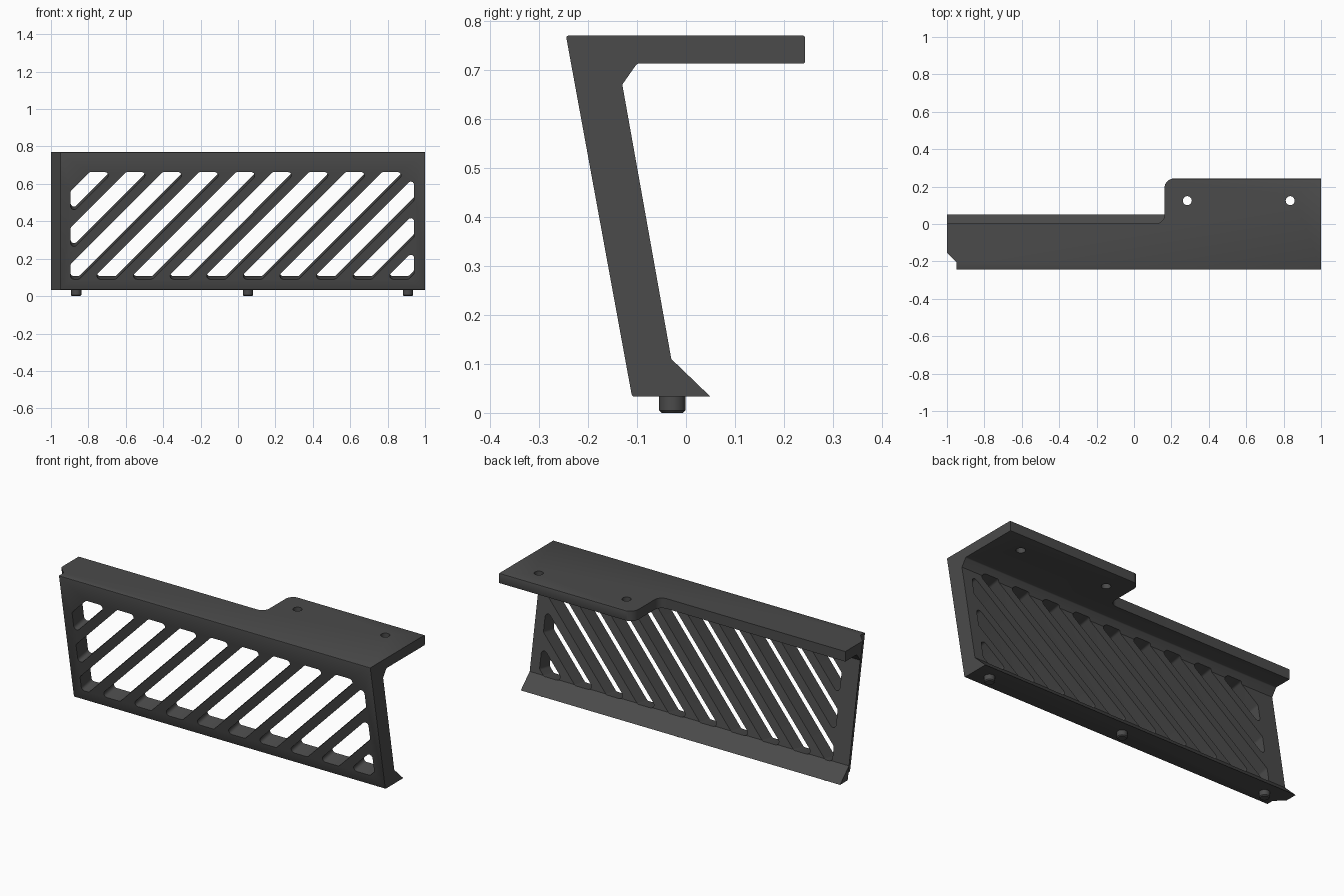
import bpy, bmesh, math
from mathutils import Vector

if "Cube" in bpy.data.objects:
    bpy.data.objects.remove(bpy.data.objects["Cube"])

mat = bpy.data.materials.new("dark grey")
mat.diffuse_color = (0.07, 0.07, 0.07, 1)
mat.use_nodes = True
mat.node_tree.nodes["Principled BSDF"].inputs["Base Color"].default_value = mat.diffuse_color

LEAN = 0.183                                  # backward lean of the front plate
NORMAL = Vector((0, 0.983, 0.18))             # direction through the plate


def front_y(z):
    return -0.245 + LEAN * (0.77 - z)


def prism(bm, ring_a, ring_b):
    """Closed solid between two matching rings."""
    a = [bm.verts.new(p) for p in ring_a]
    b = [bm.verts.new(p) for p in ring_b]
    n = len(a)
    faces = [bm.faces.new(a), bm.faces.new(b[::-1])]
    for i in range(n):
        faces.append(bm.faces.new((a[i], b[i], b[(i + 1) % n], a[(i + 1) % n])))
    bmesh.ops.recalc_face_normals(bm, faces=faces)


def fillet(points, radius, steps=5):
    """Round the corners of a 2D polygon; radius may be a list."""
    out, n = [], len(points)
    for i, p in enumerate(points):
        r = radius[i] if isinstance(radius, list) else radius
        p, a, b = Vector(p), Vector(points[i - 1]), Vector(points[(i + 1) % n])
        if r == 0:
            out.append(p)
            continue
        u, v = a - p, b - p
        t = min(r / math.tan(u.angle(v) / 2), 0.45 * u.length, 0.45 * v.length)
        s, e = p + u.normalized() * t, p + v.normalized() * t
        # conic arc, weighted to be circular
        w = math.sin(u.angle(v) / 2)
        for k in range(steps + 1):
            q = k / steps
            c = ((1 - q) ** 2, 2 * q * (1 - q) * w, q * q)
            out.append((s * c[0] + p * c[1] + e * c[2]) / sum(c))
    return out


def clip(points, inside):
    """Keep the part of a 2D polygon where inside(p) >= 0."""
    out = []
    for i, p in enumerate(points):
        a = points[i - 1]
        da, dp = inside(a), inside(p)
        if da * dp < 0:
            out.append(a + (p - a) * (da / (da - dp)))
        if dp >= 0:
            out.append(p)
    return out


def make_object(name, bm):
    mesh = bpy.data.meshes.new(name)
    bm.to_mesh(mesh)
    bm.free()
    mesh.materials.append(mat)
    ob = bpy.data.objects.new(name, mesh)
    bpy.context.collection.objects.link(ob)
    return ob


def smooth(ob):
    bpy.ops.object.select_all(action='DESELECT')
    ob.select_set(True)
    bpy.context.view_layer.objects.active = ob
    bpy.ops.object.shade_smooth_by_angle(angle=math.radians(30))


# Bracket body: side profile (y, z) swept along x
profile = fillet(
    [(-0.245, 0.77), (front_y(0.033), 0.033), (0.05, 0.033), (-0.03, 0.11),
     (-0.13, 0.67), (-0.10, 0.713), (0.243, 0.713), (0.243, 0.77)],
    [0.004, 0.006, 0, 0, 0, 0.008, 0.004, 0.004], 2)
bm = bmesh.new()
prism(bm, [(-1, p.x, p.y) for p in profile], [(1, p.x, p.y) for p in profile])
body = make_object("bracket", bm)

# All cuts gathered in one helper
bm = bmesh.new()

# Diagonal slots, trimmed to a rectangular field and cut square to the plate
X0, X1, Z0, Z1 = -0.895, 0.942, 0.09, 0.663
for k in range(12):
    c = -1.457 + 0.1957 * k
    w = 0.126
    pts = [Vector(p) for p in ((c - 1, -1), (c + w - 1, -1), (c + w + 2, 2), (c + 2, 2))]
    for rule in (lambda p: p.x - X0, lambda p: X1 - p.x,
                 lambda p: p.y - Z0, lambda p: Z1 - p.y):
        pts = clip(pts, rule)
    ring = [Vector((p.x, front_y(p.y), p.y)) for p in fillet(pts, 0.018)]
    prism(bm, [p - NORMAL * 0.04 for p in ring], [p + NORMAL * 0.16 for p in ring])

# Shelf cutout that leaves the mounting tab on the right
plan = fillet([(-1.1, 0.003), (0.163, 0.003), (0.163, 0.243), (0.1, 0.4), (-1.1, 0.4)],
              [0, 0.045, 0, 0, 0], 8)
# convex outer corner of the tab
arc = [Vector((0.213 - 0.05 * math.cos(a), 0.193 + 0.05 * math.sin(a)))
       for a in (math.pi / 2 * i / 8 for i in range(9))]
plan = plan[:10] + arc + [Vector((0.213, 0.4)), Vector((-1.1, 0.4))]
prism(bm, [(p.x, p.y, 0.6) for p in plan], [(p.x, p.y, 0.9) for p in plan])

# Screw holes
for x in (0.285, 0.835):
    hole = [(x + 0.024 * math.cos(i * math.pi / 12), 0.125 + 0.024 * math.sin(i * math.pi / 12))
            for i in range(24)]
    prism(bm, [(*p, 0.6) for p in hole], [(*p, 0.9) for p in hole])

# Chamfered step down the left front edge, following the lean
step = [(-1.1, -0.1), (-0.95, -0.1), (-0.95, 0.042), (-1.0, 0.092), (-1.1, 0.192)]
prism(bm, [(x, front_y(-0.1) + d, -0.1) for x, d in step],
      [(x, front_y(0.9) + d, 0.9) for x, d in step])

cutter = make_object("cutter", bm)
cutter.hide_render = True
mod = body.modifiers.new("cuts", 'BOOLEAN')
mod.operation = 'DIFFERENCE'
mod.solver = 'EXACT'
mod.object = cutter
bpy.context.view_layer.objects.active = body
bpy.ops.object.modifier_apply(modifier=mod.name)
bpy.data.objects.remove(cutter)
smooth(body)

# Locating pegs under the foot
for name, x in (("left_peg", -0.865), ("middle_peg", 0.053), ("right_peg", 0.908)):
    bm = bmesh.new()
    rings = []
    for r, z in ((0.022, 0), (0.027, 0.005), (0.027, 0.04)):
        rings.append([bm.verts.new((x + r * math.cos(i * math.pi / 12),
                                    -0.028 + r * math.sin(i * math.pi / 12), z))
                      for i in range(24)])
    for lo, hi in zip(rings, rings[1:]):
        for i in range(24):
            j = (i + 1) % 24
            bm.faces.new((lo[i], lo[j], hi[j], hi[i]))
    bm.faces.new(rings[0][::-1])
    bm.faces.new(rings[-1])
    smooth(make_object(name, bm))
